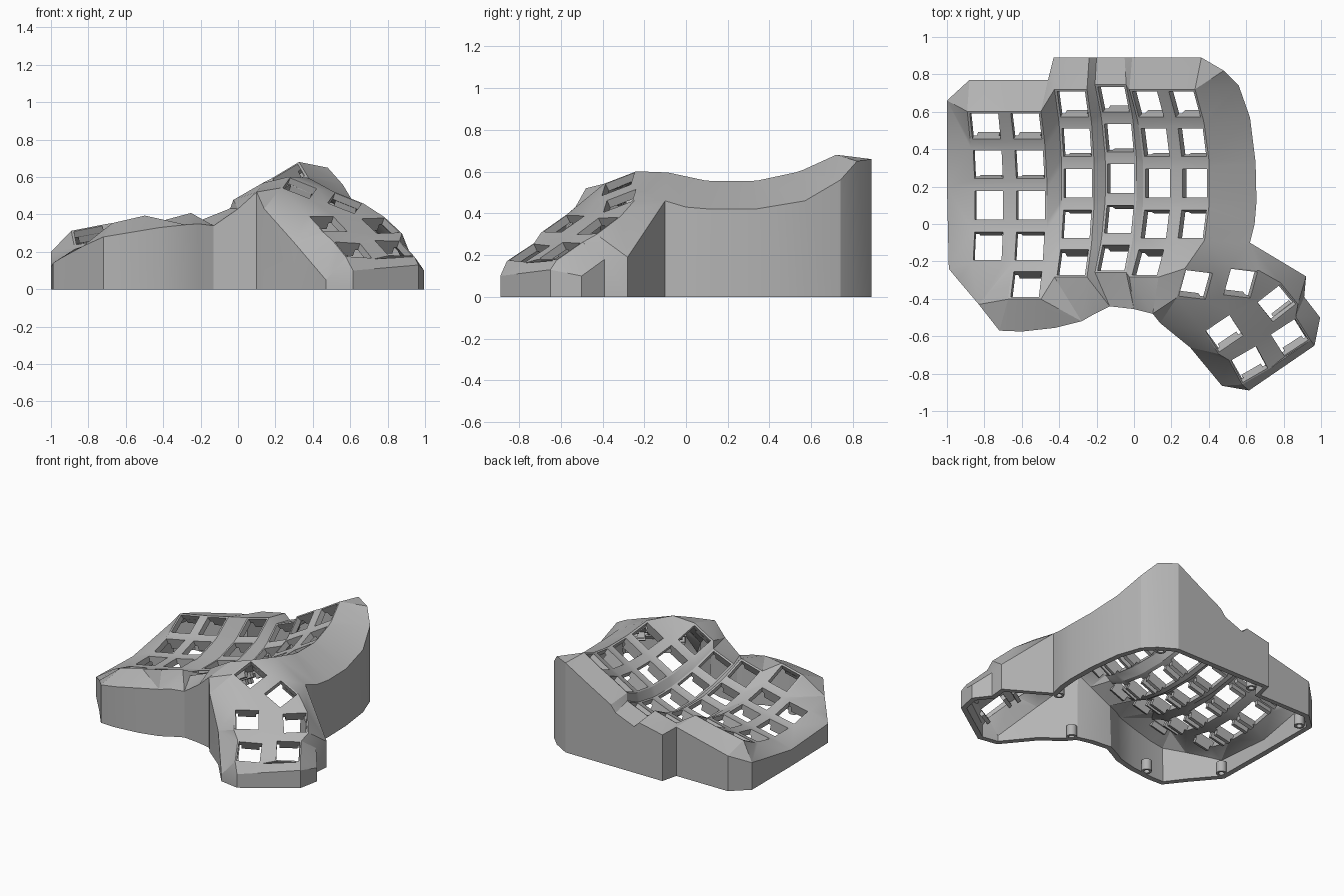
import bpy
import bmesh
from math import sin, cos, radians
from mathutils import Vector, Matrix

cube = bpy.data.objects.get("Cube")
if cube:
    bpy.data.objects.remove(cube)

grey = bpy.data.materials.new("matte grey")
grey.use_nodes = True
grey.diffuse_color = (0.46, 0.46, 0.46, 1)
grey.node_tree.nodes["Principled BSDF"].inputs["Base Color"].default_value = (0.46, 0.46, 0.46, 1)

HOLE = 0.077
BL, BR, TR, TL = range(4)
SIDES = [(-1, -1), (1, -1), (1, 1), (-1, 1)]
bm = bmesh.new()
frames = []


def finish(name, mesh, thickness=0, angle=22):
    """Turn a bmesh into a named object with optional inward thickness."""
    data = bpy.data.meshes.new(name)
    mesh.to_mesh(data)
    mesh.free()
    obj = bpy.data.objects.new(name, data)
    bpy.context.collection.objects.link(obj)
    data.materials.append(grey)
    for other in bpy.context.selected_objects:
        other.select_set(False)
    obj.select_set(True)
    bpy.context.view_layer.objects.active = obj
    if thickness:
        mod = obj.modifiers.new("thickness", "SOLIDIFY")
        mod.thickness = thickness
        mod.offset = -1
        bpy.ops.object.modifier_apply(modifier=mod.name)
    bpy.ops.object.shade_smooth_by_angle(angle=radians(angle))
    return obj


def face(*verts):
    if len(set(verts)) == len(verts):
        bm.faces.new(verts)


def key_plate(frame, half):
    """Square plate with a square hole; returns its four corners."""
    outer, inner = [
        [bm.verts.new(frame @ Vector((sx * s, sy * s, 0))) for sx, sy in SIDES]
        for s in (half, HOLE)]
    for i in range(4):
        j = (i + 1) % 4
        face(outer[i], outer[j], inner[j], inner[i])
    frames.append(frame)
    return outer


def stitch(a, b):
    """Fill between two chains, always taking the shorter diagonal."""
    i = j = 0
    while i < len(a) - 1 or j < len(b) - 1:
        step_a = j == len(b) - 1 or (
            i < len(a) - 1
            and (a[i + 1].co - b[j].co).length < (a[i].co - b[j + 1].co).length)
        if step_a:
            face(a[i], a[i + 1], b[j])
            i += 1
        else:
            face(a[i], b[j + 1], b[j])
            j += 1


# Finger columns: x, y, z of the middle key, sideways tilt, number of keys
COLUMNS = [(-0.775, 0.1, 0.185, 11, 4), (-0.552, 0.1, 0.23, 13, 5),
           (-0.3, 0.218, 0.242, 15, 5), (-0.07, 0.243, 0.262, 22, 5),
           (0.127, 0.218, 0.395, 30, 5), (0.325, 0.218, 0.508, 31, 4)]
RADIUS = 0.9
cols = []
for x, y, z, tilt, count in COLUMNS:
    base = Matrix.Translation((x, y, z)) @ Matrix.Rotation(radians(-tilt), 4, "Y")
    column = []
    for row in range(count):
        a = radians(14 * (2 - row))
        local = Matrix.Translation((0, RADIUS * sin(a), RADIUS * (1 - cos(a))))
        column.append(key_plate(base @ local @ Matrix.Rotation(a, 4, "X"), 0.09))
    for up, down in zip(column, column[1:]):
        face(up[BL], down[TL], down[TR], up[BR])
    cols.append(column)

# Webs between neighbouring columns
for left, right in zip(cols, cols[1:]):
    shared = list(zip(left, right))
    a = [p[c] for p, q in shared for c in (TR, BR)]
    b = [q[c] for p, q in shared for c in (TL, BL)]
    for i in range(len(a) - 1):
        face(a[i], a[i + 1], b[i + 1], b[i])

# Thumb cluster: x, y, z and turn of each key, all on one slope
THUMB = [(0.33, -0.325, 0.54, -7), (0.57, -0.318, 0.46, -7),
         (0.762, -0.424, 0.34, 38), (0.832, -0.605, 0.22, 33),
         (0.483, -0.585, 0.35, 34), (0.617, -0.75, 0.21, 30)]
normal = Vector((0.34, -0.48, 1)).normalized()
thumb = []
for x, y, z, turn in THUMB:
    c, s = cos(radians(turn)), sin(radians(turn))
    ex = Vector((c, s, -0.34 * c + 0.48 * s)).normalized()
    frame = Matrix((ex, normal.cross(ex), normal)).transposed().to_4x4()
    thumb.append(key_plate(Matrix.Translation((x, y, z)) @ frame, 0.086))
k1, k2, k3, k4, k5, k6 = thumb
for p, q in ((k1, k2), (k5, k3), (k6, k4)):
    face(p[TR], p[BR], q[BL], q[TL])
for p, q in ((k5, k6), (k3, k4)):
    face(p[BL], q[TL], q[TR], p[BR])
face(k5[BR], k6[TR], k4[TL], k3[BL])
stitch([k1[BL], k1[BR], k2[BL], k2[BR], k2[TR]], [k5[TL], k5[TR], k3[TL], k3[TR]])

# Web joining the finger plates to the thumb cluster
A, B, C, D, E, F = cols
stitch([E[4][BR], E[4][TR], E[3][BR], F[3][BL], F[3][BR]],
       [k1[BL], k1[TL], k1[TR], k2[TL]])

# Boundary of all plates, anticlockwise from the inner side
edge = [k[c] for k in reversed(F) for c in (BR, TR)]
edge += [F[0][TL]]
edge += [col[0][c] for col in (E, D, C, B, A) for c in (TR, TL)]
edge += [k[c] for k in A for c in (TL, BL)][1:]
edge += [A[3][BR], B[3][BL], B[4][TL]]
edge += [col[4][c] for col in (B, C, D, E) for c in (BL, BR)]
edge += [k1[BL], k5[TL], k5[BL], k6[TL], k6[BL], k6[BR], k4[BR], k4[TR],
         k3[BR], k3[TR], k2[TR], k2[TL], F[3][BR]]

# Top edge of the outer wall: right side and back, left and front, thumb
WALL = [(0.645, 0, 0.43), (0.655, 0.12, 0.42), (0.65, 0.33, 0.42), (0.62, 0.57, 0.46),
        (0.56, 0.74, 0.56),
        (0.48, 0.82, 0.65), (0.36, 0.89, 0.66), (0.17, 0.89, 0.55), (-0.01, 0.89, 0.45),
        (-0.05, 0.89, 0.4), (-0.2, 0.89, 0.34), (-0.24, 0.89, 0.38), (-0.43, 0.89, 0.34),
        (-0.46, 0.77, 0.36), (-0.88, 0.77, 0.26), (-1, 0.66, 0.2), (-1, 0.2, 0.12)]
WALL += [(-0.99, -0.24, 0.14), (-0.94, -0.3, 0.17), (-0.83, -0.43, 0.23),
         (-0.72, -0.57, 0.28), (-0.6, -0.575, 0.3),
         (-0.42, -0.555, 0.33), (-0.28, -0.52, 0.345), (-0.21, -0.48, 0.35),
         (-0.13, -0.44, 0.34), (0, -0.455, 0.43), (0.1, -0.48, 0.52), (0.14, -0.53, 0.43)]
WALL += [(0.3, -0.66, 0.25), (0.47, -0.865, 0.05), (0.615, -0.89, 0.1),
         (0.965, -0.65, 0.13), (0.995, -0.5, 0.1), (0.91, -0.39, 0.18),
         (0.92, -0.28, 0.19), (0.62, -0.1, 0.46)]
rim = [bm.verts.new(p) for p in WALL]
foot = [bm.verts.new((x, y, 0)) for x, y, z in WALL]
stitch(edge, rim + rim[:1])
for i in range(len(rim)):
    j = (i + 1) % len(rim)
    face(rim[i], foot[i], foot[j], rim[j])

# Face the shell outwards, then give it thickness
bmesh.ops.recalc_face_normals(bm, faces=bm.faces)
bm.normal_update()
if sum(f.normal.z * f.calc_area() for f in bm.faces) < 0:
    bmesh.ops.reverse_faces(bm, faces=bm.faces)
bm.normal_update()
finish("case_shell", bm, thickness=0.04)

# Clip bars under the front and back of every key hole
clips = bmesh.new()
for frame in frames:
    for side in (-1, 1):
        place = Matrix.Translation((0, side * 0.09, -0.055))
        size = Matrix.Diagonal((0.12, 0.026, 0.045, 1))
        bmesh.ops.create_cube(clips, size=1, matrix=frame @ place @ size)
finish("switch_clips", clips)

# Hollow screw posts just inside the wall
posts = bmesh.new()
for x, y in ((0.43, 0.79), (-0.35, 0.8), (-0.92, 0.62), (-0.93, -0.2),
             (-0.53, -0.5), (0.15, -0.47), (0.57, -0.1)):
    bmesh.ops.create_cone(posts, cap_ends=False, segments=16, radius1=0.035, radius2=0.035,
                          depth=0.08, matrix=Matrix.Translation((x, y, 0.04)))
finish("screw_posts", posts, thickness=0.015, angle=40)
